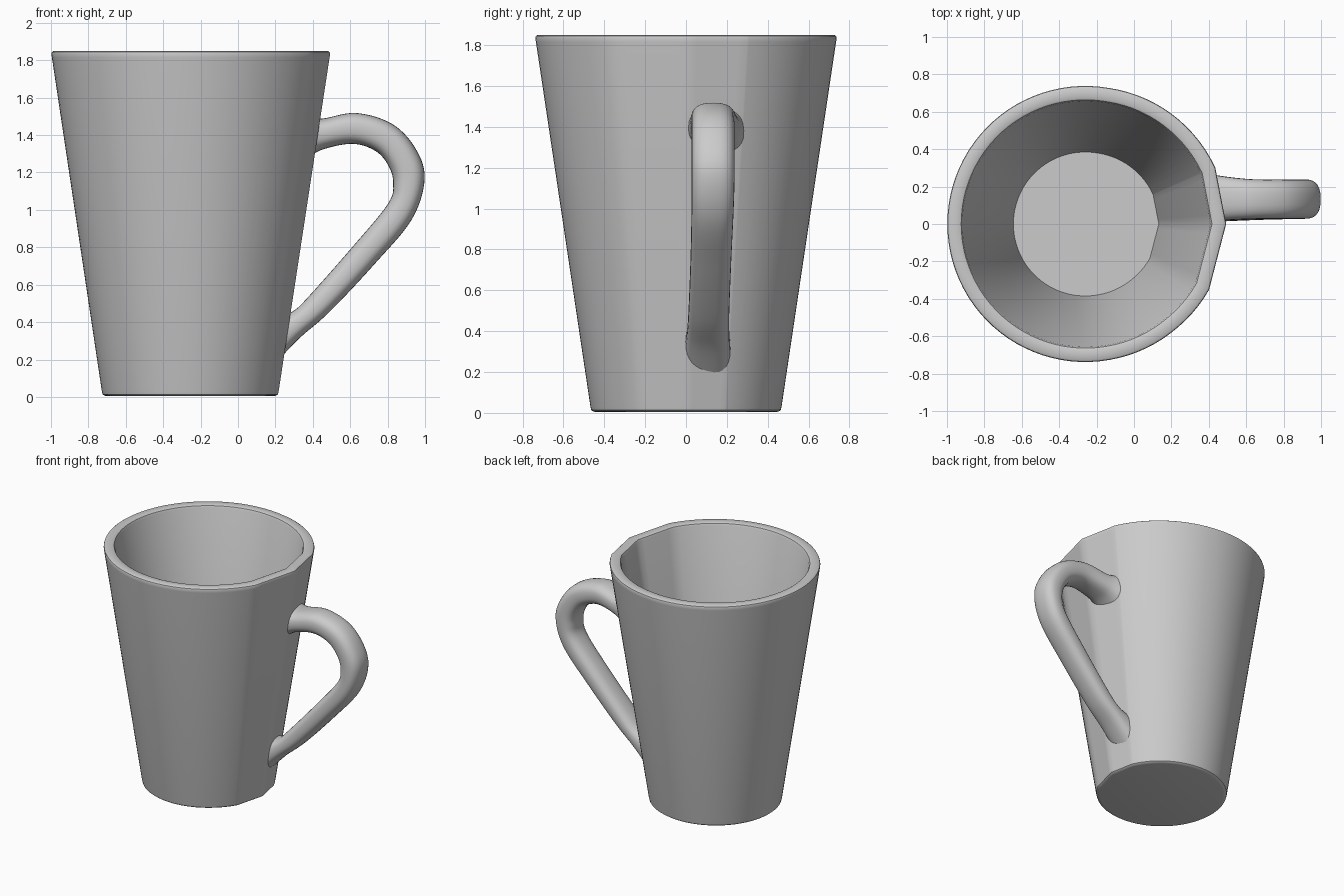
import bpy, bmesh, math
from mathutils import Vector

if "Cube" in bpy.data.objects:
    bpy.data.objects.remove(bpy.data.objects["Cube"])

CX = -0.26  # cup axis


def finish(bm, name, angle):
    bmesh.ops.recalc_face_normals(bm, faces=bm.faces)
    me = bpy.data.meshes.new(name)
    bm.to_mesh(me)
    bm.free()
    ob = bpy.data.objects.new(name, me)
    bpy.context.collection.objects.link(ob)
    for p in me.polygons:
        p.use_smooth = True
    me.set_sharp_from_angle(angle=math.radians(angle))
    return ob


def skin(bm, rings):
    """Join successive closed rings with quads and cap both ends."""
    vs = [[bm.verts.new(p) for p in r] for r in rings]
    n = len(vs[0])
    for a, b in zip(vs, vs[1:]):
        for i in range(n):
            j = (i + 1) % n
            bm.faces.new((a[i], a[j], b[j], b[i]))
    bm.faces.new(vs[0])
    bm.faces.new(vs[-1])


# Cup outline: a circle with flattened facets on the handle side
KEYS = [(-80, 1.0), (-50, 1.004), (-28, 1.015), (0, 1.02), (23.5, 1.026), (48, 1.015), (80, 1.0)]


def outline():
    degs = sorted(set(range(-180, 180, 4)) | {-50, -28, 0, 23.5, 48})
    pts = []
    for d in degs:
        k = 1.0
        for (a, ka), (b, kb) in zip(KEYS, KEYS[1:]):
            if a <= d <= b:
                t = (d - a) / (b - a)
                k = ka + (kb - ka) * t
                if -28 <= a and b <= 23.5:  # straight chord
                    A, B, D = (math.radians(v) for v in (a, b, d))
                    k = ka * kb * math.sin(B - A) / (ka * math.sin(D - A) + kb * math.sin(B - D))
        r = math.radians(d)
        pts.append((k * math.cos(r), k * math.sin(r)))
    return pts


# Cup wall, rim and floor
profile = [(0.440, 0.004), (0.455, 0.007), (0.464, 0.014), (0.468, 0.03),
           (0.735, 1.815), (0.738, 1.835), (0.735, 1.844), (0.726, 1.85),
           (0.674, 1.85), (0.664, 1.845), (0.657, 1.83), (0.385, 0.09)]
shape = outline()
bm = bmesh.new()
skin(bm, [[(CX + r * x, r * y, z) for x, y in shape] for r, z in profile])
finish(bm, "cup", 35)

# Handle stations: outer x, z, inner x, z, centre y, half width
stations = [(0.37, 1.50, 0.35, 1.26, 0.14, 0.145),
            (0.45, 1.488, 0.445, 1.32, 0.138, 0.122),
            (0.63, 1.518, 0.61, 1.353, 0.133, 0.107),
            (0.82, 1.462, 0.735, 1.315, 0.133, 0.105),
            (0.945, 1.335, 0.805, 1.235, 0.133, 0.105),
            (0.998, 1.17, 0.83, 1.14, 0.133, 0.105),
            (0.93, 0.95, 0.80, 1.03, 0.13, 0.103),
            (0.73, 0.71, 0.61, 0.80, 0.122, 0.10),
            (0.49, 0.455, 0.385, 0.545, 0.112, 0.10),
            (0.33, 0.315, 0.30, 0.462, 0.108, 0.104),
            (0.21, 0.19, 0.235, 0.44, 0.105, 0.112)]


def spline(pts, steps):
    pts = [Vector(p) for p in pts]
    out = []
    for i in range(len(pts) - 1):
        a, b = pts[i], pts[i + 1]
        p, q = pts[max(i - 1, 0)], pts[min(i + 2, len(pts) - 1)]
        for s in range(steps):
            t = s / steps
            out.append(a * (2*t**3 - 3*t*t + 1) + b * (3*t*t - 2*t**3)
                       + (b - p) * 0.5 * (t**3 - 2*t*t + t) + (q - a) * 0.5 * (t**3 - t*t))
    return out + [pts[-1]]


def handle_ring(s):
    ox, oz, ix, iz, cy, hw = s
    ring = []
    for i in range(28):
        a = 2 * math.pi * i / 28
        u, v = (math.copysign(abs(f) ** 0.78, f) for f in (math.cos(a), math.sin(a)))
        ring.append(((ox + ix) / 2 + u * (ox - ix) / 2, cy + v * hw,
                     (oz + iz) / 2 + u * (oz - iz) / 2))
    return ring


# Handle
bm = bmesh.new()
skin(bm, [handle_ring(s) for s in spline(stations, 7)])
finish(bm, "handle", 50)
